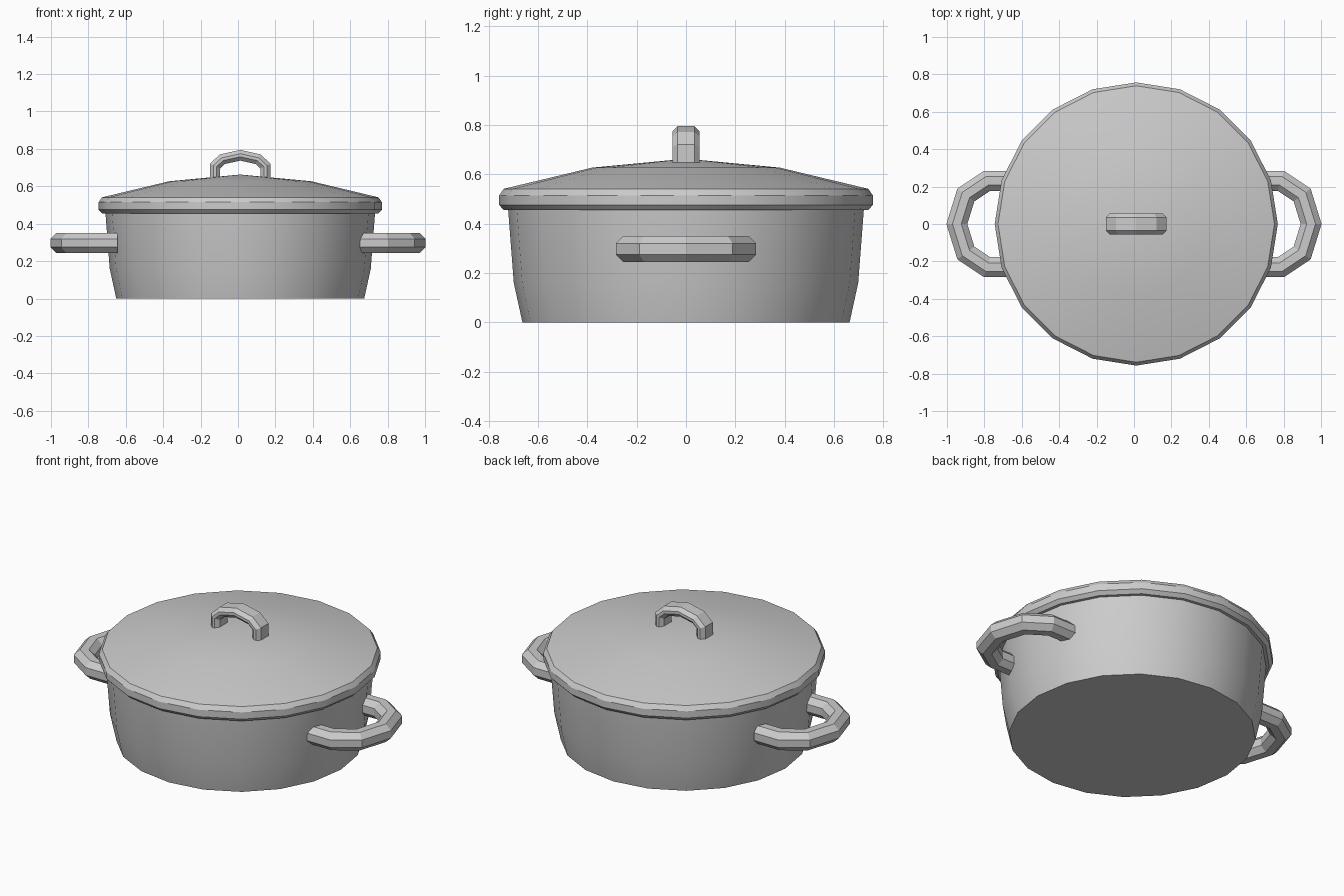
import bpy, bmesh, math
from mathutils import Vector

if "Cube" in bpy.data.objects:
    bpy.data.objects.remove(bpy.data.objects["Cube"])

CX = 0.012   # centre line of pot, lid and knob


def finish(name, bm, smooth):
    bmesh.ops.recalc_face_normals(bm, faces=bm.faces)
    mesh = bpy.data.meshes.new(name)
    bm.to_mesh(mesh)
    bm.free()
    obj = bpy.data.objects.new(name, mesh)
    bpy.context.collection.objects.link(obj)
    if smooth:
        bpy.ops.object.select_all(action='DESELECT')
        obj.select_set(True)
        bpy.context.view_layer.objects.active = obj
        bpy.ops.object.shade_smooth_by_angle(angle=math.radians(30))
    return obj


def lathe(name, profile, sides=20):
    """Revolve (radius, z) points about the pot axis; radius 0 is a pole."""
    bm = bmesh.new()
    rings = []
    for r, z in profile:
        n = sides if r > 0 else 1
        rings.append([bm.verts.new((CX + r * math.cos(2 * math.pi * i / sides),
                                    r * math.sin(2 * math.pi * i / sides), z))
                      for i in range(n)])
    for a, b in zip(rings, rings[1:]):
        for i in range(sides):
            j = (i + 1) % sides
            quad = [a[i % len(a)], a[j % len(a)], b[j % len(b)], b[i % len(b)]]
            bm.faces.new(list(dict.fromkeys(quad)))
    return finish(name, bm, True)


def sweep(name, path, section, place):
    """Sweep a section along a flat path with mitred corners."""
    bm = bmesh.new()
    pts = [Vector(p) for p in path]
    dirs = [(b - a).normalized() for a, b in zip(pts, pts[1:])]
    rings = []
    for i, p in enumerate(pts):
        d0, d1 = dirs[max(i - 1, 0)], dirs[min(i, len(dirs) - 1)]
        t = (d0 + d1).normalized()
        n = Vector((-t.y, t.x)) / t.dot(d1)
        rings.append([bm.verts.new(place(*(p + n * u), v)) for u, v in section])
    for a, b in zip(rings, rings[1:]):
        for i in range(len(section)):
            j = (i + 1) % len(section)
            bm.faces.new((a[i], a[j], b[j], b[i]))
    bm.faces.new(rings[0])
    bm.faces.new(rings[-1])
    return finish(name, bm, False)


def chamfered(hu, hv, c):
    """Rectangle section with cut corners."""
    return [(hu, hv - c), (hu - c, hv), (c - hu, hv), (-hu, hv - c),
            (-hu, c - hv), (c - hu, -hv), (hu - c, -hv), (hu, c - hv)]


# pot body with closed base
lathe("pot_body", [(0, 0), (0.663, 0), (0.698, 0.16), (0.721, 0.46)])

# lid with rolled rim and shallow dome
lathe("lid", [(0.70, 0.455), (0.738, 0.455), (0.757, 0.475), (0.757, 0.515),
              (0.739, 0.541), (0.38, 0.627), (0, 0.663)])

# knob arch on the lid
half = [(0.135, 0.63), (0.135, 0.708), (0.095, 0.745)]
arch = half + [(0, 0.766)] + [(-x, z) for x, z in reversed(half)]
sweep("lid_handle", arch, chamfered(0.028, 0.055, 0.02),
      lambda x, z, v: (CX + x, v, z))

# pair of side handles
for side, s in (("right", 1), ("left", -1)):
    half = [(0.645, 0.231), (0.785, 0.231), (0.899, 0.155)]
    loop = half + [(0.947, 0)] + [(x, -y) for x, y in reversed(half)]
    sweep(side + "_handle", loop, chamfered(0.0535, 0.0535, 0.031),
          lambda x, y, v: (s * x, y, 0.297 + v))
